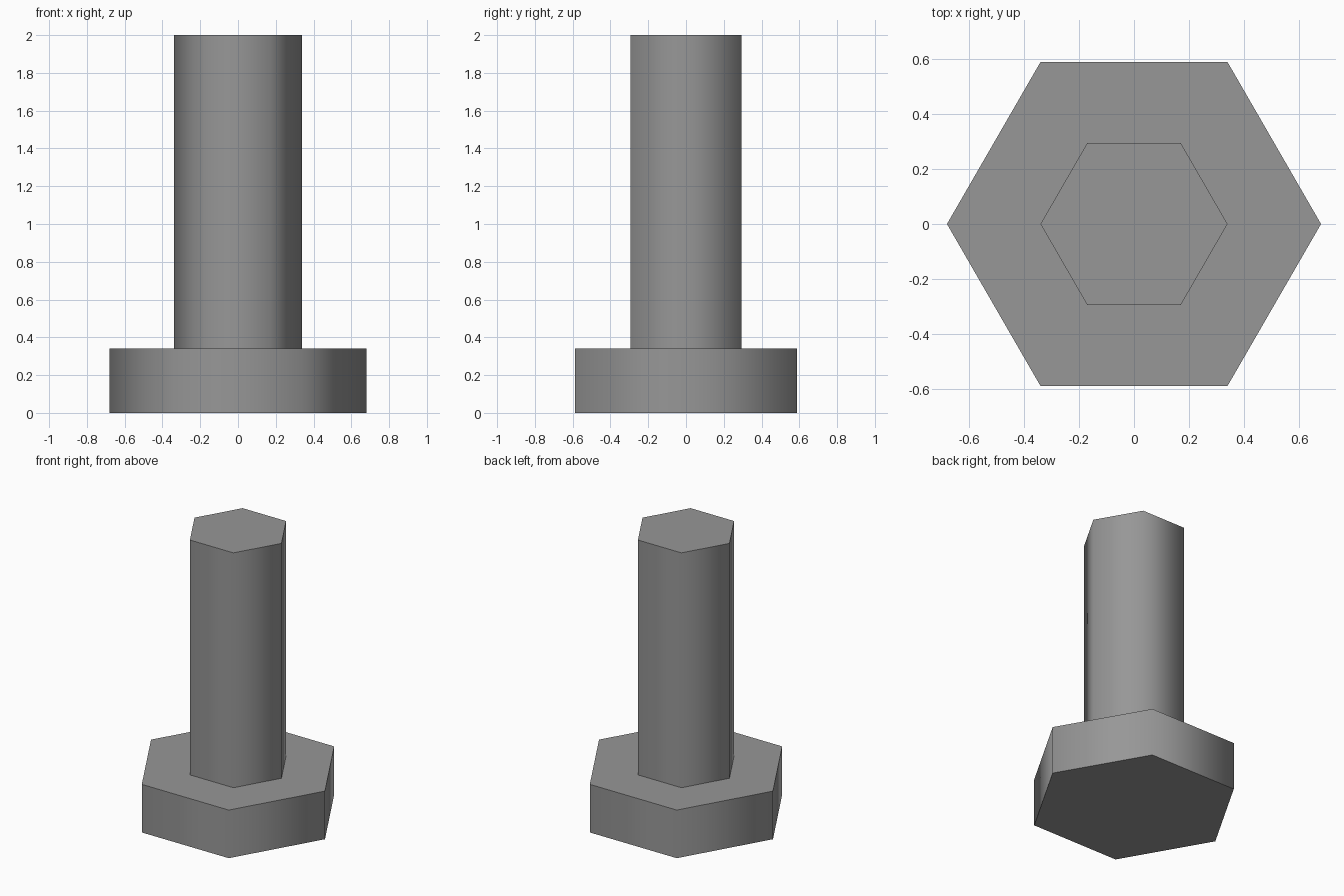
import bpy
import math

cube = bpy.data.objects.get("Cube")
if cube:
    bpy.data.objects.remove(cube, do_unlink=True)

HEAD_RADIUS = 0.68
SHAFT_RADIUS = 0.34
HEAD_TOP = 0.34
SHAFT_TOP = 2.0

# Single grey metal
grey = bpy.data.materials.new("grey_metal")
grey.use_nodes = True
colour = (0.31, 0.31, 0.31, 1)
grey.diffuse_color = colour
grey.node_tree.nodes["Principled BSDF"].inputs["Base Color"].default_value = colour


def hex_prism(name, radius, bottom, top):
    """Six-sided prism with corners on the x axis and softened side shading."""
    bpy.ops.mesh.primitive_cylinder_add(
        vertices=6, radius=radius, depth=top - bottom,
        location=(0, 0, (bottom + top) / 2), rotation=(0, 0, math.pi / 6))
    prism = bpy.context.object
    prism.name = name
    prism.data.name = name
    prism.data.materials.append(grey)
    # Smooth around the sides, sharp at the flat ends
    bpy.ops.object.shade_smooth_by_angle(angle=math.radians(70))
    return prism


hex_prism("bolt_head", HEAD_RADIUS, 0, HEAD_TOP)
hex_prism("bolt_shaft", SHAFT_RADIUS, HEAD_TOP, SHAFT_TOP)
